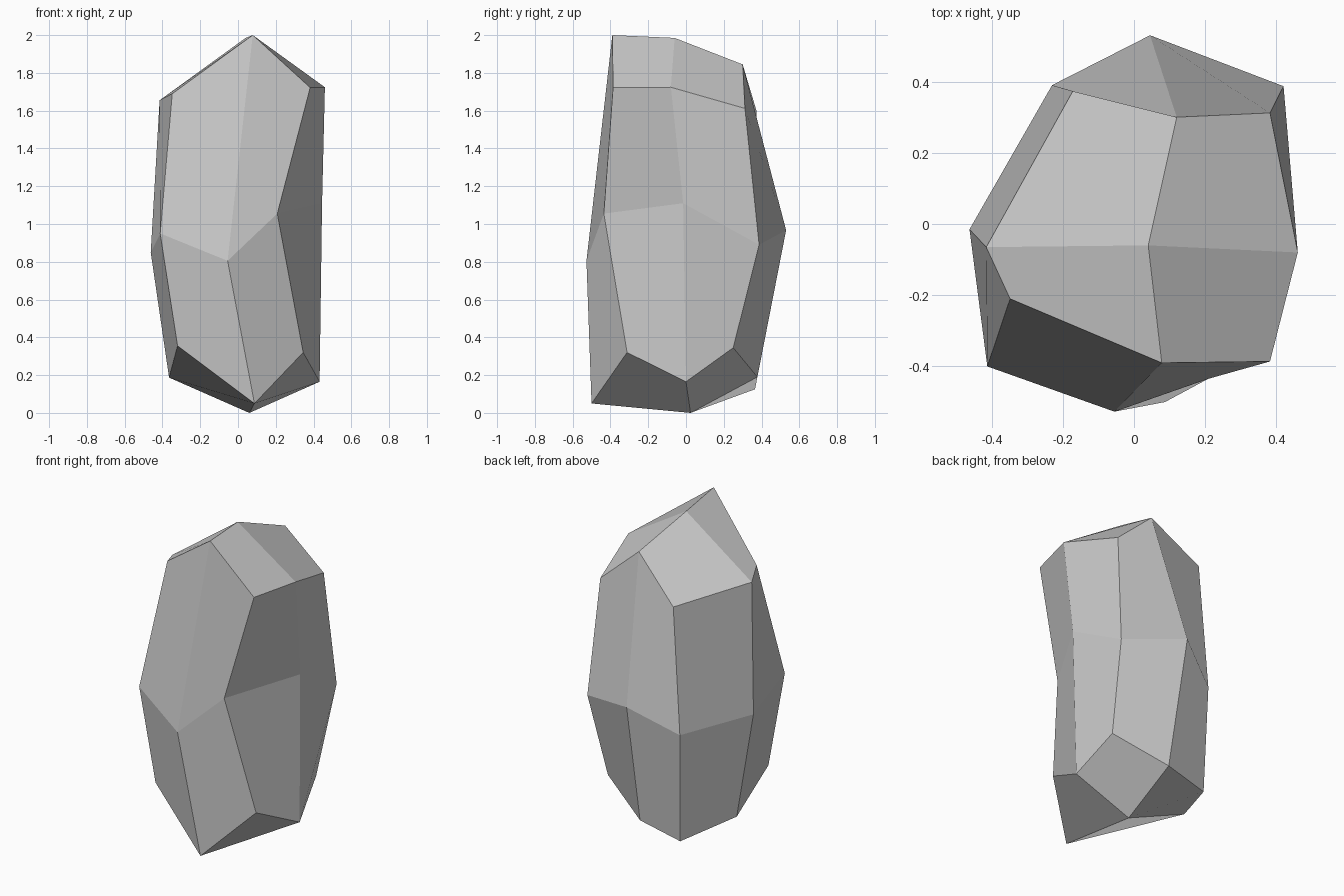
import bpy
import bmesh

default_cube = bpy.data.objects.get("Cube")
if default_cube:
    bpy.data.objects.remove(default_cube, do_unlink=True)

# Plain stone colour
stone = bpy.data.materials.new("stone_grey")
stone.use_nodes = True
grey = (0.59, 0.59, 0.59, 1.0)
stone.diffuse_color = grey
stone.node_tree.nodes["Principled BSDF"].inputs["Base Color"].default_value = grey

# Each ring runs anticlockwise seen from above:
# front right corner, front, front left corner, left, back left, back, back right, right
lower_ring = [(-.32, -.368, .355), (.087, -.5, .05), (.345, -.312, .32), (.432, 0, .165),
              (.372, .25, .345), (.057, .378, .19), (-.215, .365, .125), (-.365, .014, .187)]
middle_ring = [(-.412, -.4, .95), (-.055, -.527, .805), (.208, -.435, 1.055), (.445, -.015, 1.11),
               (.42, .387, .89), (.045, .53, .967), (-.23, .39, .81), (-.462, -.015, .85)]
upper_ring = [(-.348, -.21, 1.69), (.078, -.39, 2), (.382, -.386, 1.722), (.46, -.08, 1.724),
              (.382, .312, 1.612), (.12, .3, 1.845), (-.172, .373, 1.6), (-.415, -.065, 1.655)]
base_point = (.06, .024, 0)
crown_point = (.04, -.06, 1.985)

bm = bmesh.new()


def add_ring(points):
    return [bm.verts.new(point) for point in points]


def bridge(below, above, rising):
    """Belt of facets; those listed in rising fold up to the next corner, the rest fold down."""
    count = len(below)
    for i in range(count):
        j = (i + 1) % count
        if i in rising:
            bm.faces.new((below[i], below[j], above[j], above[i]))
        else:
            bm.faces.new((below[j], above[j], above[i], below[i]))


def cap(ring, centre, upward, spoke_corners=()):
    """One facet per corner, folded across it, or along a spoke from the centre."""
    hub = bm.verts.new(centre)
    for i in range(0, len(ring), 2):
        before, corner, after = ring[i - 1], ring[i], ring[i + 1]
        if not upward:
            before, after = after, before
        if i in spoke_corners:
            bm.faces.new((hub, before, corner, after))
        else:
            bm.faces.new((before, corner, after, hub))


lower, middle, upper = (add_ring(r) for r in (lower_ring, middle_ring, upper_ring))
bridge(lower, middle, rising=(1, 3, 5, 7))
bridge(middle, upper, rising=(2, 6))
cap(lower, base_point, upward=False, spoke_corners=(6,))
cap(upper, crown_point, upward=True)

mesh = bpy.data.meshes.new("rock")
bm.to_mesh(mesh)
bm.free()
mesh.materials.append(stone)

# Faceted boulder
rock = bpy.data.objects.new("rock", mesh)
bpy.context.collection.objects.link(rock)
